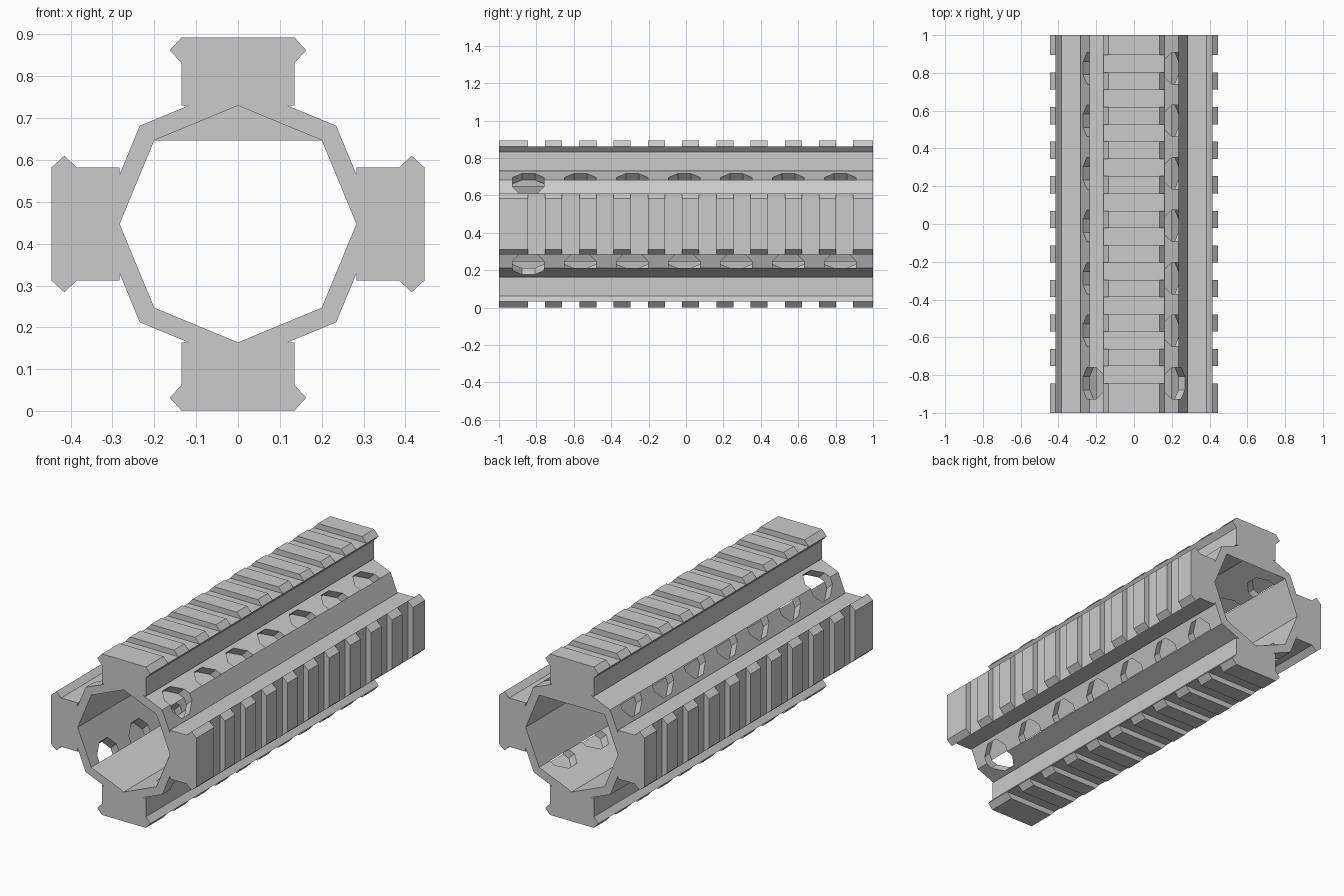
import bpy, bmesh, math
from mathutils import Matrix, Vector

if "Cube" in bpy.data.objects:
    bpy.data.objects.remove(bpy.data.objects["Cube"])

CZ = 0.447                   # height of the tube axis
R_OUT, R_IN = 0.332, 0.283   # octagon corner radii
HOLES = [-0.843 + 0.278 * i for i in range(7)]


def make(name, bm, recalc=True):
    if recalc:
        bmesh.ops.recalc_face_normals(bm, faces=bm.faces)
    me = bpy.data.meshes.new(name)
    bm.to_mesh(me)
    bm.free()
    ob = bpy.data.objects.new(name, me)
    bpy.context.collection.objects.link(ob)
    return ob


def corner(r, deg, y):
    a = math.radians(deg)
    return Vector((r * math.cos(a), y, r * math.sin(a)))


def add_box(bm, size, centre):
    bmesh.ops.create_cube(bm, size=1, matrix=Matrix.Translation(centre) @ Matrix.Diagonal((*size, 1)))


def cut(ob, cutter):
    """Subtract the cutter, bake the result and drop the cutter."""
    cutter.hide_render = True
    mod = ob.modifiers.new("cut", 'BOOLEAN')
    mod.operation, mod.solver, mod.object = 'DIFFERENCE', 'EXACT', cutter
    bpy.context.view_layer.update()
    dg = bpy.context.evaluated_depsgraph_get()
    me = bpy.data.meshes.new_from_object(ob.evaluated_get(dg))
    ob.modifiers.clear()
    ob.data = me
    bpy.data.objects.remove(cutter)


# Octagonal tube
bm = bmesh.new()
rings = [[bm.verts.new(corner(r, 45 * k, y)) for k in range(8)]
         for r, y in ((R_OUT, -1), (R_OUT, 1), (R_IN, 1), (R_IN, -1))]
for i in range(4):
    a, b = rings[i], rings[(i + 1) % 4]
    for k in range(8):
        n = (k + 1) % 8
        bm.faces.new((a[k], a[n], b[n], b[k]))
tube = make("tube", bm)

# Eight-sided vent holes through the four diagonal edges
bm = bmesh.new()
for q in range(4):
    turn = Matrix.Rotation(math.radians(45 + 90 * q), 4, 'Y')
    for y in HOLES:
        bmesh.ops.create_cone(
            bm, cap_ends=True, segments=8, radius1=0.091, radius2=0.091, depth=0.3,
            matrix=Matrix.Translation((0, y, 0)) @ turn @ Matrix.Translation((0, 0, 0.3))
            @ Matrix.Rotation(math.radians(22.5), 4, 'Z'))
cut(tube, make("hole_cutter", bm))
tube.location.z = CZ

# Thin skins closing half of the vents, plus the closed corner of the rear end
bm = bmesh.new()
for q in range(4):
    for r, start, y0, y1 in ((R_OUT + 0.001, 90 * q, -0.70, -0.70),
                             (R_IN - 0.001, 90 * q + 45, -1, -1)):
        bm.faces.new([bm.verts.new(p) for p in (
            corner(r, start, y0), corner(r, start + 45, y1),
            corner(r, start + 45, 1), corner(r, start, 1))])
bm.faces.new([bm.verts.new(corner(R_IN, d, 1)) for d in (45, 90, 135)])
skins = make("vent_skins", bm, recalc=False)
skins.location.z = CZ

# Accessory rail: profile extruded along y, then cross grooves cut in
half = [(0.135, 0.283), (0.135, 0.385), (0.163, 0.415), (0.135, 0.446)]
profile = half + [(-x, z) for x, z in reversed(half)]
bm = bmesh.new()
face = bm.faces.new([bm.verts.new((x, -1, z)) for x, z in profile])
ext = bmesh.ops.extrude_face_region(bm, geom=[face], use_keep_orig=True)
bmesh.ops.translate(bm, vec=(0, 2, 0),
                    verts=[g for g in ext["geom"] if isinstance(g, bmesh.types.BMVert)])
rail = make("top_rail", bm)
bm = bmesh.new()
for i in range(10):
    add_box(bm, (0.5, 0.092, 0.1), (0, -0.799 + 0.183 * i, 0.4655))
cut(rail, make("groove_cutter", bm))

# Same rail on all four sides
rail.location.z = CZ
for k, name in enumerate(("right_rail", "bottom_rail", "left_rail"), 1):
    ob = bpy.data.objects.new(name, rail.data)
    ob.location.z = CZ
    ob.rotation_euler.y = math.radians(90 * k)
    bpy.context.collection.objects.link(ob)
